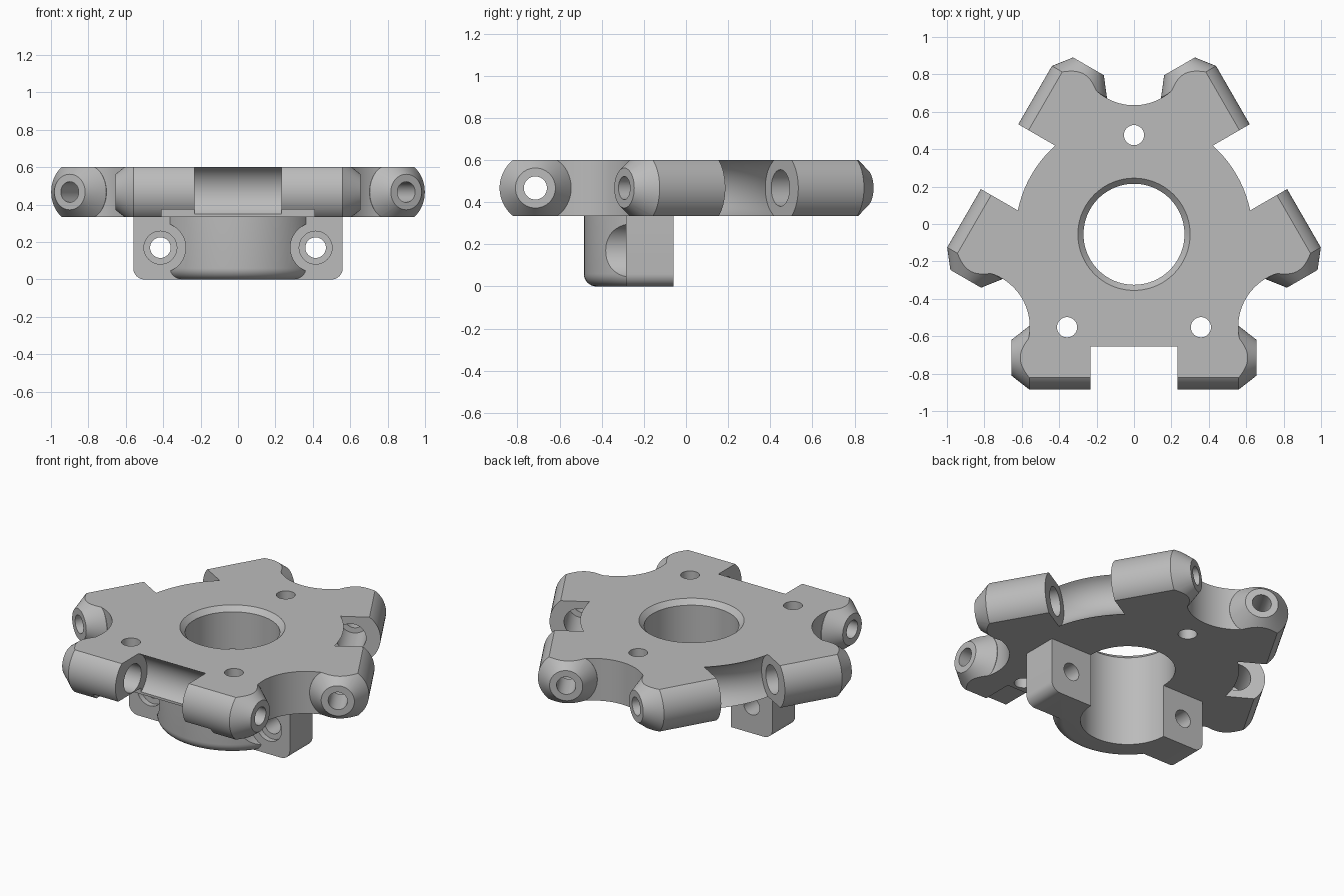
import bpy
import bmesh
from math import sin, cos, pi, radians, sqrt
from mathutils import Matrix, Vector

if "Cube" in bpy.data.objects:
    bpy.data.objects.remove(bpy.data.objects["Cube"], do_unlink=True)

CY = -0.055          # centre of the three-fold pattern
BOTTOM, TOP = 0.335, 0.6
ZC = (BOTTOM + TOP) / 2
REACH = 0.66         # rod axis distance from the centre
FOLDS = [radians(a) for a in (0, 120, 240)]

grey = bpy.data.materials.new("light grey")
grey.use_nodes = True
colour = (0.5, 0.5, 0.5, 1)
grey.diffuse_color = colour
grey.node_tree.nodes["Principled BSDF"].inputs["Base Color"].default_value = colour


def loft(name, rings, matrix=Matrix()):
    """Solid through a list of closed rings of points, capped at both ends."""
    bm = bmesh.new()
    loops = [[bm.verts.new(matrix @ Vector(p)) for p in ring] for ring in rings]
    n = len(loops[0])
    for a, b in zip(loops, loops[1:]):
        for i in range(n):
            j = (i + 1) % n
            bm.faces.new((a[i], a[j], b[j], b[i]))
    bm.faces.new(loops[0])
    bm.faces.new(loops[-1])
    bmesh.ops.recalc_face_normals(bm, faces=bm.faces)
    mesh = bpy.data.meshes.new(name)
    bm.to_mesh(mesh)
    bm.free()
    mesh.materials.append(grey)
    ob = bpy.data.objects.new(name, mesh)
    bpy.context.collection.objects.link(ob)
    return ob


def lathe(name, profile, matrix=Matrix(), n=64):
    """Turned solid about local z from (radius, height) pairs."""
    return loft(name, [[(r * cos(2 * pi * i / n), r * sin(2 * pi * i / n), h)
                        for i in range(n)] for r, h in profile], matrix)


def prism(name, outline, low, high, matrix=Matrix()):
    return loft(name, [[(x, y, z) for x, y in outline] for z in (low, high)], matrix)


def box(name, x0, x1, y0, y1, z0, z1):
    return prism(name, [(x0, y0), (x1, y0), (x1, y1), (x0, y1)], z0, z1)


def combine(target, tool, operation):
    """Apply a boolean and discard the tool."""
    bpy.context.view_layer.objects.active = target
    mod = target.modifiers.new("boolean", 'BOOLEAN')
    mod.operation, mod.object, mod.solver = operation, tool, 'EXACT'
    bpy.ops.object.modifier_apply(modifier=mod.name)
    bpy.data.objects.remove(tool, do_unlink=True)


def fold(angle):
    return Matrix.Translation((0, CY, ZC)) @ Matrix.Rotation(angle, 4, 'Z')


along_x = Matrix.Rotation(pi / 2, 4, 'Y')
along_y = Matrix.Rotation(-pi / 2, 4, 'X')

# Plate with scooped corners between the arms
outline = []
for a in FOLDS:
    for t in (-0.56, 0.56):
        p = Matrix.Rotation(a, 4, 'Z') @ Vector((t, -REACH, 0))
        outline.append((p.x, p.y))
body = prism("effector_body", outline, -0.2, 0.2, fold(0))
for a in FOLDS:
    scoop = lathe("scoop", [(0.3, -0.4), (0.3, 0.4)],
                  fold(a) @ Matrix.Translation((0, 0.99, 0)), 96)
    combine(body, scoop, 'DIFFERENCE')

# Rod sleeves with tapered ends
for a in FOLDS:
    axis = fold(a) @ Matrix.Translation((0, -REACH, 0)) @ along_x
    rod = lathe("rod_sleeve", [(0.095, -0.656), (0.17, -0.56), (0.17, 0.56),
                               (0.095, 0.656)], axis)
    combine(body, rod, 'UNION')

# Flat top and bottom
combine(body, box("trim", -2, 2, -2, 2, BOTTOM, TOP), 'INTERSECT')


# Hollow gaps between each pair of sleeves
def gap(angle, half, radius):
    rings = []
    for i in range(17):
        t = -half + 2 * half * i / 16
        edge = 0.6 if radius is None else sqrt(radius ** 2 - t * t)
        ring = [(t, -1.2, 0.25), (t, -edge, 0.25)]
        for k in range(17):
            w = radians(65.7) * (1 - k / 8)
            ring.append((t, 0.1455 * cos(w) - edge - 0.06, 0.1455 * sin(w)))
        ring += [(t, -edge, -0.25), (t, -1.2, -0.25)]
        rings.append(ring)
    return loft("gap", rings, fold(angle))


combine(body, gap(FOLDS[0], 0.233, None), 'DIFFERENCE')
for a in FOLDS[1:]:
    combine(body, gap(a, 0.2, 0.634), 'DIFFERENCE')

# Bores through the sleeves, wider on the inner side
for a in FOLDS:
    axis = fold(a) @ Matrix.Translation((0, -REACH, 0)) @ along_x
    for side in (-1, 1):
        bore = lathe("bore", [(0.087, side * 0.17), (0.087, side * 0.45),
                              (0.055, side * 0.451), (0.055, side * 0.8)], axis, 40)
        combine(body, bore, 'DIFFERENCE')

# Shallow relief under the front sleeves
combine(body, box("relief", -0.41, 0.41, -1.2, -0.63, 0.2, 0.375), 'DIFFERENCE')

# Clamp half below: round shell with a rounded lower edge
fillet = [(0.43 - 0.06 * (1 - sin(k * pi / 16)), 0.06 * (1 - cos(k * pi / 16)))
          for k in range(9)]
clamp = lathe("clamp", fillet + [(0.43, 0.36)], Matrix.Translation((0, CY, 0)), 96)
combine(clamp, box("split", -1, 1, -0.06, 1, -1, 1), 'DIFFERENCE')

# Recesses for the bolt heads in the shell, then the bolt wings
for side in (-1, 1):
    recess = lathe("recess", [(0.135, -0.7), (0.135, -0.26)],
                   Matrix.Translation((side * 0.415, 0, 0.17)) @ along_y)
    combine(clamp, recess, 'DIFFERENCE')
corner = [(0.5 + 0.06 * sin(k * pi / 16), 0.06 * (1 - cos(k * pi / 16)))
          for k in range(9)]
half = corner + [(0.56, 0.36)]
wing_outline = half + [(-x, z) for x, z in reversed(half)]
wings = loft("wings", [[(x, y, z) for x, z in wing_outline] for y in (-0.285, -0.06)])
combine(clamp, wings, 'UNION')
for side in (-1, 1):
    bolt = lathe("bolt", [(0.088, -0.6), (0.088, -0.25), (0.055, -0.249), (0.055, 0.1)],
                 Matrix.Translation((side * 0.415, 0, 0.17)) @ along_y, 40)
    combine(clamp, bolt, 'DIFFERENCE')
combine(body, clamp, 'UNION')

# Central bore with a chamfered rim, and three mounting holes
bore = lathe("bore", [(0.27, -0.1), (0.27, TOP - 0.03), (0.3, TOP), (0.31, TOP + 0.01)],
             Matrix.Translation((0, CY, 0)), 96)
combine(body, bore, 'DIFFERENCE')
for x, y in ((0, 0.475), (0.358, -0.552), (-0.358, -0.552)):
    hole = lathe("hole", [(0.054, 0.2), (0.054, 0.8)], Matrix.Translation((x, y, 0)), 40)
    combine(body, hole, 'DIFFERENCE')

bpy.ops.object.select_all(action='DESELECT')
body.select_set(True)
bpy.context.view_layer.objects.active = body
bpy.ops.object.shade_smooth_by_angle(angle=radians(25))
